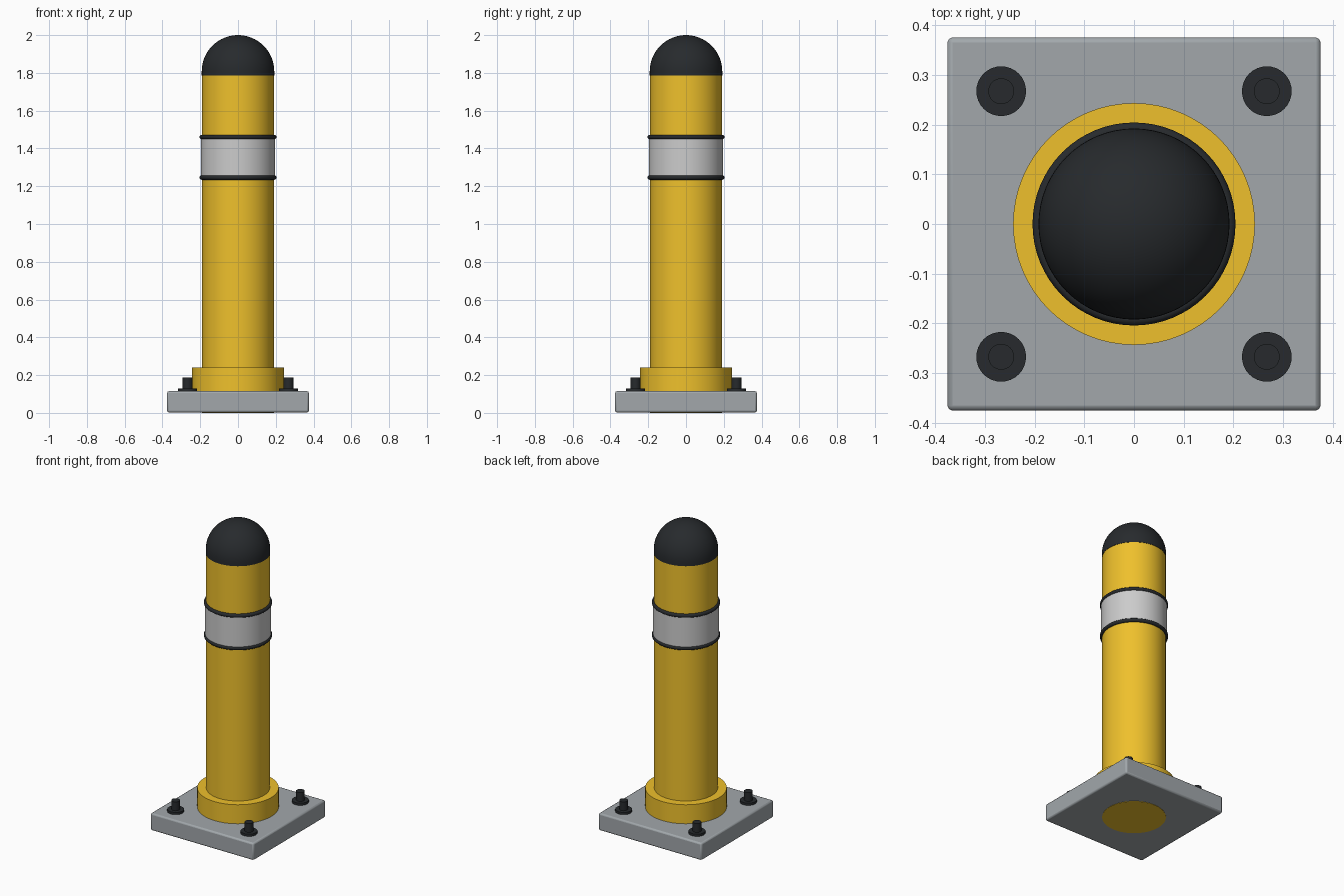
import bpy
import math

if "Cube" in bpy.data.objects:
    bpy.data.objects.remove(bpy.data.objects["Cube"])


def material(name, rgb):
    m = bpy.data.materials.new(name)
    m.diffuse_color = (*rgb, 1)
    m.use_nodes = True
    m.node_tree.nodes["Principled BSDF"].inputs["Base Color"].default_value = m.diffuse_color
    return m


YELLOW = material("yellow", (0.86, 0.53, 0.025))
BLACK = material("black", (0.02, 0.023, 0.026))
WHITE = material("white", (0.75, 0.77, 0.78))
GREY = material("grey", (0.36, 0.39, 0.41))


def finish(name, mat):
    ob = bpy.context.object
    ob.name = name
    ob.data.materials.append(mat)
    bpy.ops.object.shade_smooth_by_angle(angle=math.radians(35))
    return ob


def cylinder(name, r, z0, z1, mat, x=0, y=0, sides=64):
    bpy.ops.mesh.primitive_cylinder_add(vertices=sides, radius=r, depth=z1 - z0,
                                        location=(x, y, (z0 + z1) / 2))
    return finish(name, mat)


def lathe(name, profile, mat, sides=64):
    # spin a profile that starts on the rim and ends at the pole
    verts, faces = [], []
    for r, z in profile[:-1]:
        for i in range(sides):
            a = 2 * math.pi * i / sides
            verts.append((r * math.cos(a), r * math.sin(a), z))
    verts.append((0, 0, profile[-1][1]))
    rows = len(profile) - 1
    for i in range(sides):
        j = (i + 1) % sides
        for k in range(rows - 1):
            faces.append((k * sides + i, k * sides + j, (k + 1) * sides + j, (k + 1) * sides + i))
        faces.append(((rows - 1) * sides + i, (rows - 1) * sides + j, len(verts) - 1))
    faces.append(tuple(reversed(range(sides))))
    me = bpy.data.meshes.new(name)
    me.from_pydata(verts, [], faces)
    ob = bpy.data.objects.new(name, me)
    bpy.context.collection.objects.link(ob)
    bpy.ops.object.select_all(action='DESELECT')
    ob.select_set(True)
    bpy.context.view_layer.objects.active = ob
    return finish(name, mat)


# Base plate with softened edges
bpy.ops.mesh.primitive_cube_add(size=1, location=(0, 0, 0.0585))
plate = bpy.context.object
plate.scale = (0.75, 0.75, 0.113)
bpy.ops.object.transform_apply(location=False, rotation=False, scale=True)
bevel = plate.modifiers.new("edge_bevel", 'BEVEL')
bevel.width = 0.01
bevel.segments = 2
finish("base_plate", GREY)

# Post and collar
cylinder("post", 0.19, 0, 1.79, YELLOW)
cylinder("collar", 0.243, 0.11, 0.24, YELLOW)

# Domed cap: short skirt, then a hemisphere
R = 0.192
dome = [(R, 1.785)] + [(R * math.cos(t), 2 - R + R * math.sin(t))
                       for t in (math.pi / 2 * i / 16 for i in range(17))]
lathe("cap", dome, BLACK)

# Reflective band with a ring at each edge
cylinder("reflective_band", 0.197, 1.245, 1.46, WHITE)
for name, z in (("lower_ring", 1.246), ("upper_ring", 1.46)):
    bpy.ops.mesh.primitive_torus_add(major_radius=0.192, minor_radius=0.012,
                                     major_segments=64, minor_segments=12,
                                     location=(0, 0, z))
    finish(name, BLACK)

# Anchor bolts with washers at the four corners
for x in (-0.267, 0.267):
    for y in (-0.267, 0.267):
        cylinder("washer", 0.05, 0.105, 0.13, BLACK, x, y, 32)
        cylinder("anchor_bolt", 0.026, 0.105, 0.188, BLACK, x, y, 32)
